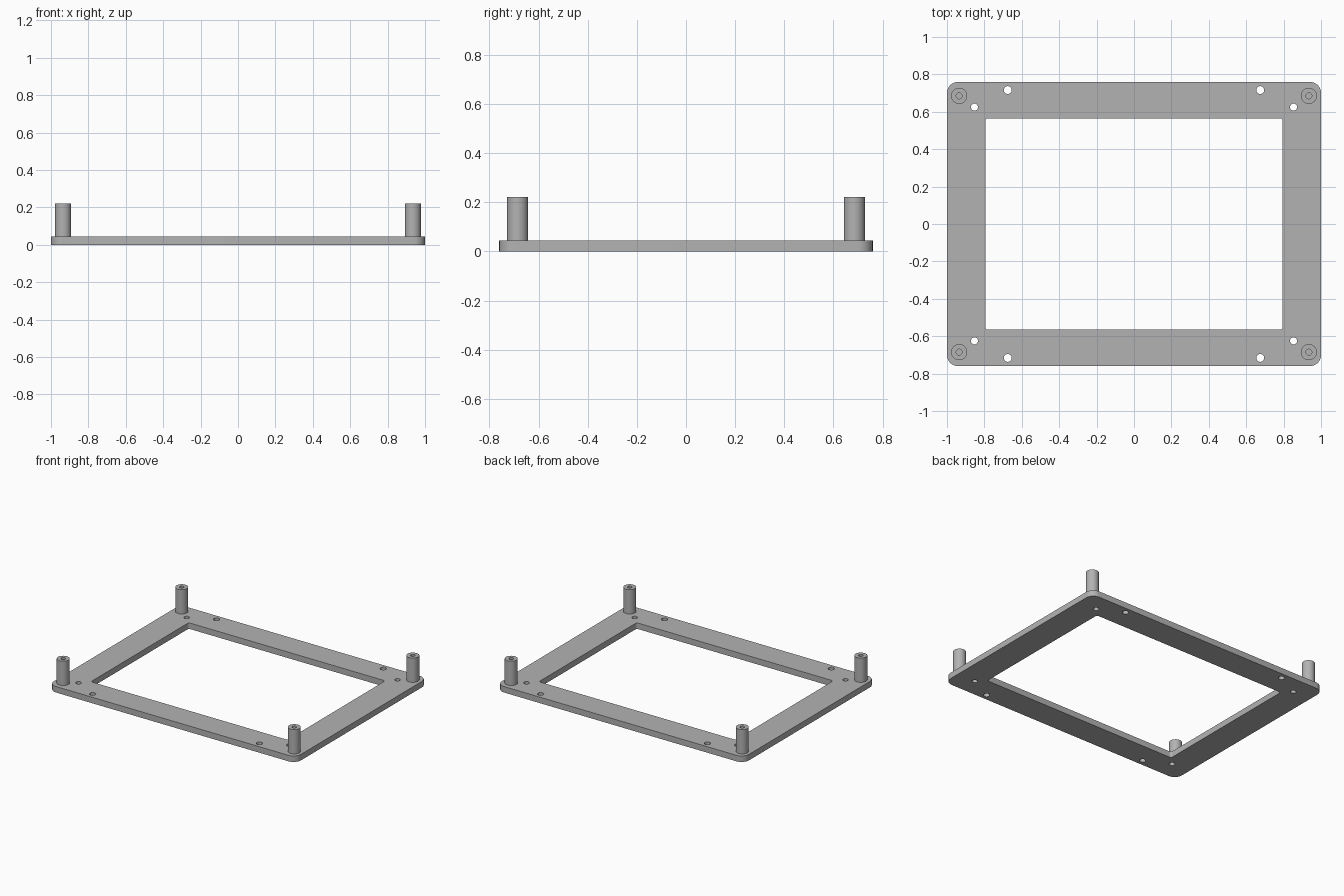
import bpy
from math import cos, sin, pi, radians

if "Cube" in bpy.data.objects:
    bpy.data.objects.remove(bpy.data.objects["Cube"])

PLATE_TOP = 0.044
POST_TOP = 0.222

grey = bpy.data.materials.new("plain grey")
grey.use_nodes = True
colour = (0.45, 0.45, 0.45, 1)
grey.diffuse_color = colour
grey.node_tree.nodes["Principled BSDF"].inputs["Base Color"].default_value = colour


def rounded_rect(half_x, half_y, radius, steps=8):
    """Outline of a rectangle with round corners."""
    points = []
    for i, (sx, sy) in enumerate([(1, 1), (-1, 1), (-1, -1), (1, -1)]):
        for k in range(steps + 1):
            a = (i + k / steps) * pi / 2
            points.append((sx * (half_x - radius) + radius * cos(a),
                           sy * (half_y - radius) + radius * sin(a)))
    return points


def circle(x, y, radius, sides=32):
    return [(x + radius * cos(2 * pi * i / sides),
             y + radius * sin(2 * pi * i / sides)) for i in range(sides)]


def slab(name, outlines, bottom, top):
    """Extrude a filled outline; the further outlines become holes."""
    curve = bpy.data.curves.new(name, "CURVE")
    curve.dimensions = "2D"
    curve.fill_mode = "BOTH"
    curve.extrude = (top - bottom) / 2
    for outline in outlines:
        spline = curve.splines.new("POLY")
        spline.points.add(len(outline) - 1)
        for point, (x, y) in zip(spline.points, outline):
            point.co = (x, y, 0, 1)
        spline.use_cyclic_u = True
    curve.materials.append(grey)
    obj = bpy.data.objects.new(name, curve)
    obj.location.z = (top + bottom) / 2
    bpy.context.collection.objects.link(obj)
    bpy.ops.object.select_all(action="DESELECT")
    obj.select_set(True)
    bpy.context.view_layer.objects.active = obj
    bpy.ops.object.convert(target="MESH")
    # Weld caps to walls, so that the solid is closed
    bpy.ops.object.mode_set(mode="EDIT")
    bpy.ops.mesh.select_all(action="SELECT")
    bpy.ops.mesh.remove_doubles(threshold=0.0001)
    bpy.ops.mesh.normals_make_consistent(inside=False)
    bpy.ops.object.mode_set(mode="OBJECT")
    bpy.ops.object.shade_smooth_by_angle(angle=radians(30))
    return obj


corners = [(sx, sy) for sx in (-1, 1) for sy in (-1, 1)]

# Flat frame with a large window and two screw holes near each corner
outlines = [rounded_rect(1, 0.76, 0.06), rounded_rect(0.795, 0.565, 0.015)]
for sx, sy in corners:
    outlines.append(circle(sx * 0.675, sy * 0.716, 0.021))
    outlines.append(circle(sx * 0.853, sy * 0.625, 0.019))
slab("frame_plate", outlines, 0, PLATE_TOP)

# Hollow standoff posts, slightly sunk into the plate
for sx, sy in corners:
    name = ("front" if sy < 0 else "back") + ("_left" if sx > 0 else "_right") + "_post"
    x, y = sx * 0.935, sy * 0.685
    slab(name, [circle(x, y, 0.043), circle(x, y, 0.016)], PLATE_TOP - 0.004, POST_TOP)
